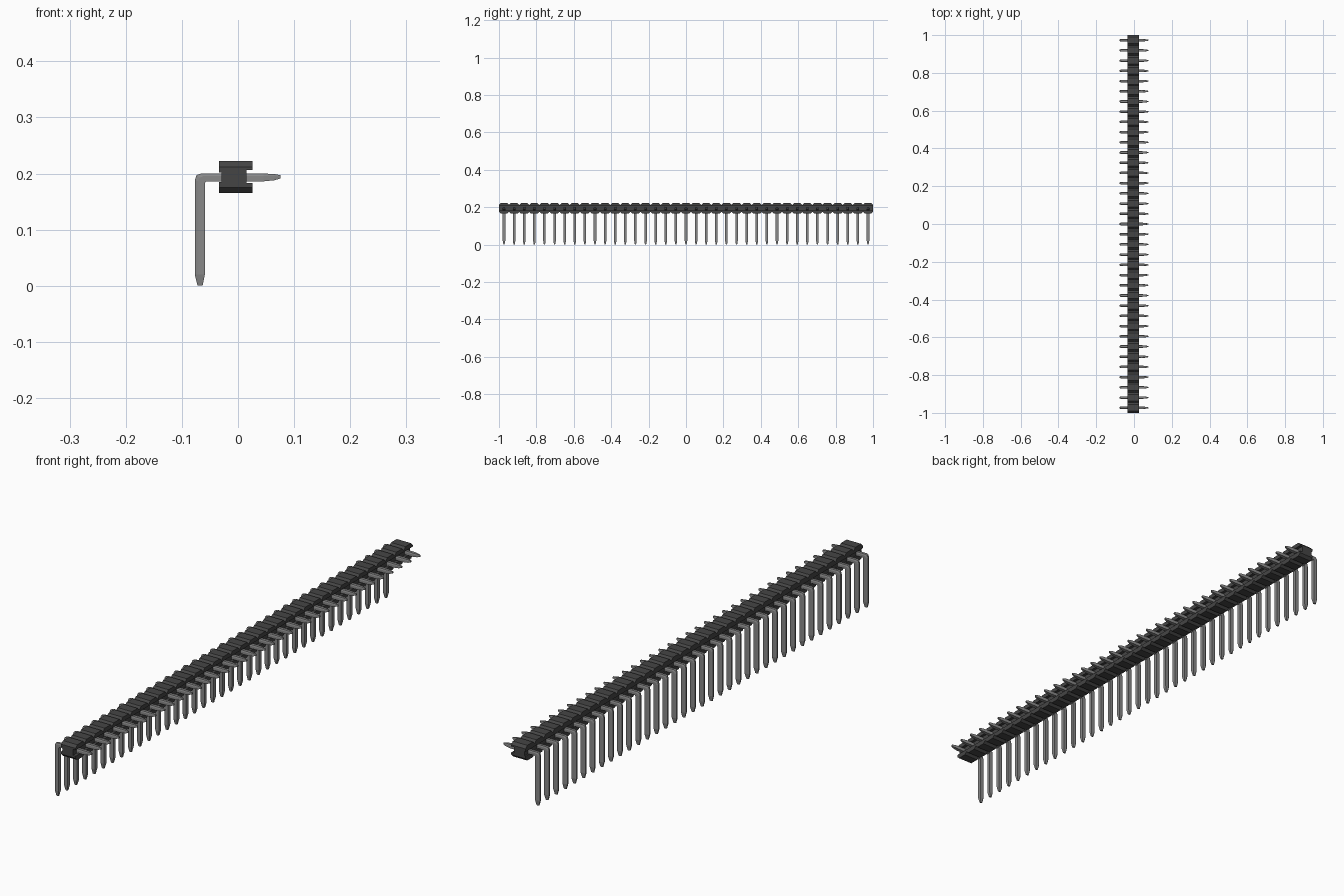
import bpy, bmesh

cube = bpy.data.objects.get("Cube")
if cube:
    bpy.data.objects.remove(cube, do_unlink=True)

COUNT = 37
PITCH = 2 / COUNT


def material(name, value):
    m = bpy.data.materials.new(name)
    m.use_nodes = True
    colour = (value, value, value, 1)
    m.diffuse_color = colour
    m.node_tree.nodes["Principled BSDF"].inputs["Base Color"].default_value = colour
    return m


def loft(name, rings, mat):
    """Skin a row of matching closed rings and cap both ends."""
    bm = bmesh.new()
    rows = [[bm.verts.new(p) for p in ring] for ring in rings]
    for a, b in zip(rows, rows[1:]):
        for i in range(len(a)):
            j = (i + 1) % len(a)
            bm.faces.new((a[i], a[j], b[j], b[i]))
    bm.faces.new(rows[0])
    bm.faces.new(rows[-1])
    bmesh.ops.recalc_face_normals(bm, faces=bm.faces)
    mesh = bpy.data.meshes.new(name)
    bm.to_mesh(mesh)
    bm.free()
    mesh.materials.append(mat)
    obj = bpy.data.objects.new(name, mesh)
    bpy.context.collection.objects.link(obj)
    return obj


plastic = material("dark plastic", 0.06)
metal = material("grey metal", 0.25)


# Housing: H-shaped section, pinched at every seam between the cells
def housing_ring(y, pinch):
    top, bottom = 0.222 - pinch, 0.165 + pinch
    section = [(-0.034, bottom), (0.026, bottom), (0.026, 0.183), (0.015, 0.183),
               (0.015, 0.206), (0.026, 0.206), (0.026, top), (-0.034, top),
               (-0.034, 0.202), (-0.029, 0.202), (-0.029, 0.185), (-0.034, 0.185)]
    return [(x, y, z) for x, z in section]


CHAMFER = 0.01
rings = [housing_ring(-1, CHAMFER)]
for k in range(COUNT):
    start = -1 + k * PITCH
    rings.append(housing_ring(start + CHAMFER, 0))
    rings.append(housing_ring(start + PITCH - CHAMFER, 0))
    rings.append(housing_ring(start + PITCH, CHAMFER))
loft("housing", rings, plastic)


# Bent pin: inner point, outer point, half width, outer edge narrowing
def pin_ring(inner, outer, half, narrow):
    mid = [a + (b - a) * 0.65 for a, b in zip(inner, outer)]
    side = [(inner, half), (mid, half), (outer, half * narrow)]
    ring = side + [(p, -w) for p, w in reversed(side)]
    return [(p[0], w, p[1]) for p, w in ring]


H = 0.0068
stations = [
    ((-0.063, 0), (-0.072, 0), 0.003, 0.6),
    ((-0.059, 0.02), (-0.077, 0.02), H, 0.45),
    ((-0.059, 0.182), (-0.077, 0.188), H, 0.45),
    ((-0.058, 0.185), (-0.074, 0.197), H, 0.5),
    ((-0.055, 0.186), (-0.066, 0.2), H, 0.7),
    ((0.045, 0.186), (0.045, 0.2), H, 0.8),
    ((0.065, 0.188), (0.065, 0.199), 0.0048, 0.8),
    ((0.0755, 0.191), (0.0755, 0.197), 0.0025, 0.8),
]
pins = loft("pins", [pin_ring(*s) for s in stations], metal)
pins.location.y = -1 + PITCH / 2
row = pins.modifiers.new("row", 'ARRAY')
row.count = COUNT
row.use_relative_offset = False
row.use_constant_offset = True
row.constant_offset_displace = (0, PITCH, 0)
